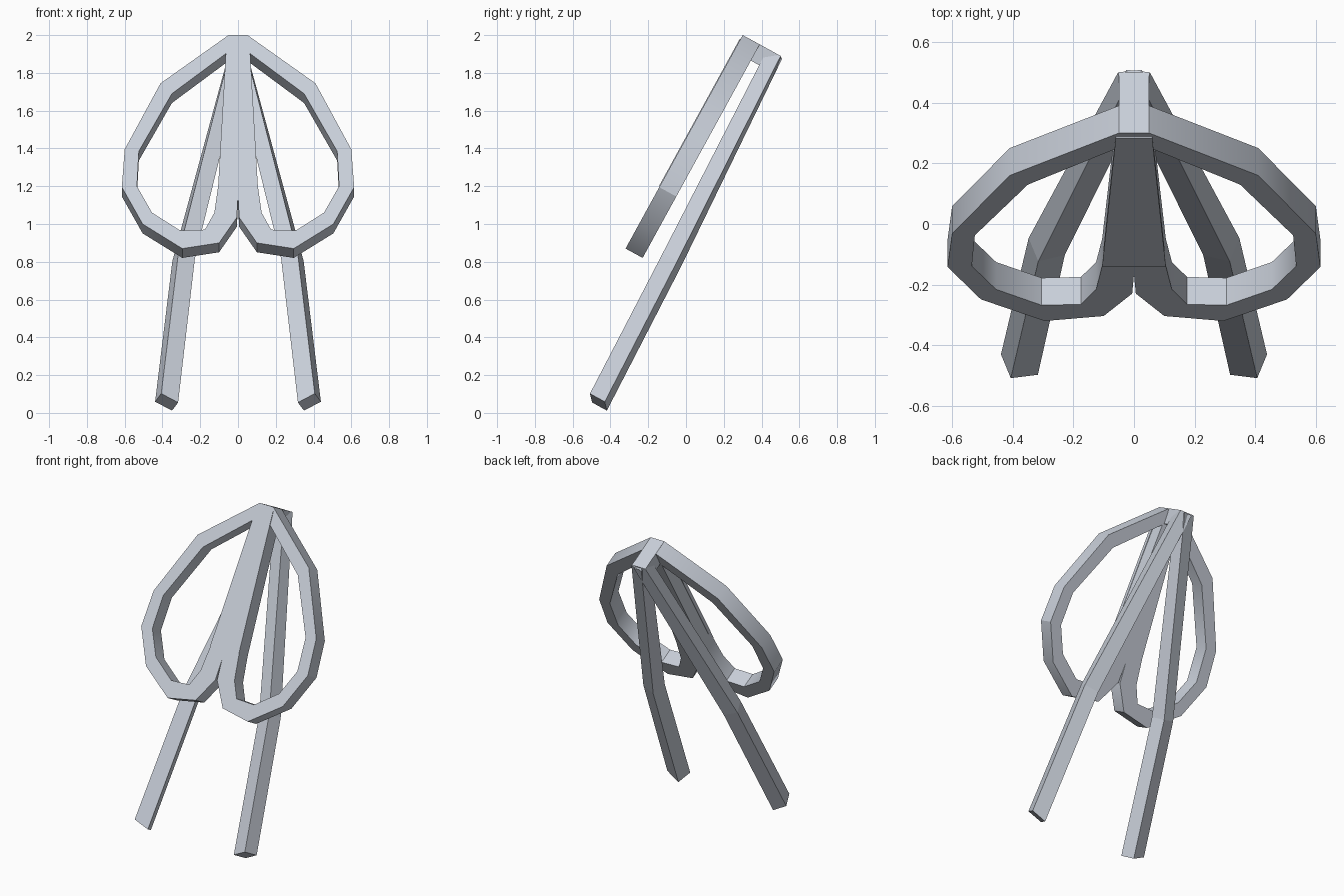
import bpy, bmesh, math
from mathutils import Vector

cube = bpy.data.objects.get("Cube")
if cube:
    bpy.data.objects.remove(cube, do_unlink=True)

# Tilted frame: x across, UP along the leaning panel, BACK away from its front face
LEAN = math.atan2(0.62, 1.13)
UP = Vector((0, math.sin(LEAN), math.cos(LEAN)))
BACK = Vector((0, math.cos(LEAN), -math.sin(LEAN)))
FRONT = 0.30 * BACK.y + 2.0 * BACK.z      # depth of the front face
DEPTH = 0.103
TOP = 1.898

mat = bpy.data.materials.new("pale_grey")
mat.use_nodes = True
COLOR = (0.58, 0.62, 0.69, 1)
mat.diffuse_color = COLOR
mat.node_tree.nodes["Principled BSDF"].inputs["Base Color"].default_value = COLOR


def place(x, up, back):
    return Vector((x, 0, 0)) + UP * up + BACK * back


def on_front(x, z, raise_by=0.0):
    """Point on the front face at a given height."""
    return place(x, (z + FRONT * math.sin(LEAN)) / math.cos(LEAN), FRONT - raise_by)


def make(name, verts, faces, recalc=True):
    bm = bmesh.new()
    vs = [bm.verts.new(v) for v in verts]
    for f in faces:
        bm.faces.new([vs[i] for i in f])
    if recalc:
        bmesh.ops.recalc_face_normals(bm, faces=bm.faces)
    mesh = bpy.data.meshes.new(name)
    bm.to_mesh(mesh)
    bm.free()
    mesh.materials.append(mat)
    ob = bpy.data.objects.new(name, mesh)
    bpy.context.collection.objects.link(ob)
    return ob


def loft(name, sections):
    """Capped solid through four-cornered sections."""
    verts = [p for s in sections for p in s]
    last = 4 * (len(sections) - 1)
    faces = [(3, 2, 1, 0), tuple(last + i for i in range(4))]
    for k in range(0, last, 4):
        for i in range(4):
            j = (i + 1) % 4
            faces.append((k + i, k + j, k + 4 + j, k + 4 + i))
    return make(name, verts, faces)


# Double-loop panel: half outline, mirrored and given thickness
outer = [(.05, 2.0), (.41, 1.745), (.60, 1.395), (.615, 1.195), (.505, 1.0),
         (.295, .87), (.10, .90), (.006, 1.035), (0, 1.15)]
inner = [(.06, 1.905), (.35, 1.69), (.525, 1.385), (.535, 1.20), (.455, 1.06),
         (.305, .965), (.175, .97), (.125, 1.06), (.105, 1.20)]
n = len(outer)
points = outer + inner + [(0, 2.0), (0, 1.905)]
faces = [(i, n + i, n + i + 1, i + 1) for i in range(n - 1)]
faces += [(n - 1, 2 * n - 1, n, 2 * n + 1), (2 * n, 2 * n + 1, n, 0)]
panel = make("looped_panel", [on_front(*p) for p in points], faces, recalc=False)
mirror = panel.modifiers.new("mirror", 'MIRROR')
mirror.use_clip = True
solid = panel.modifiers.new("thickness", 'SOLIDIFY')
solid.thickness = DEPTH
solid.offset = -1

# Slightly raised face of the central bar
rib = [(-.06, 1.978), (-.105, 1.20), (.105, 1.20), (.06, 1.978)]
loft("central_bar_face", [[on_front(x, z, r) for x, z in rib] for r in (0.004, -0.02)])

# Block joining the panel to the legs
block = [(-.05, 1.80), (.05, 1.80), (.05, TOP), (-.05, TOP)]
loft("top_block", [[place(x, u, b) for x, u in block]
                   for b in (FRONT + 0.02, -0.472)])


# Twisted, bent square legs
def leg_section(side, x, up, back, size, twist, slant):
    h, c, s = size / 2, math.cos(math.radians(twist)), math.sin(math.radians(twist))
    return [place(side * (x + h * (a * c + b * s)), up + a * slant,
                  back + h * (b * c - a * s))
            for a, b in ((1, -1), (1, 1), (-1, 1), (-1, -1))]


for name, side in (("left_leg", 1), ("right_leg", -1)):
    loft(name, [leg_section(side, .378, -.173, -.434, .095, 20, .018),
                leg_section(side, .288, .674, -.455, .093, 20, .008),
                leg_section(side, .006, TOP - .006, -.502, .08, 10, .004)])

# Soft shading on the gently bent sides of the loops
bpy.ops.object.select_all(action='DESELECT')
panel.select_set(True)
bpy.context.view_layer.objects.active = panel
for m in ("mirror", "thickness"):
    bpy.ops.object.modifier_apply(modifier=m)
bpy.ops.object.shade_smooth_by_angle(angle=math.radians(30))
